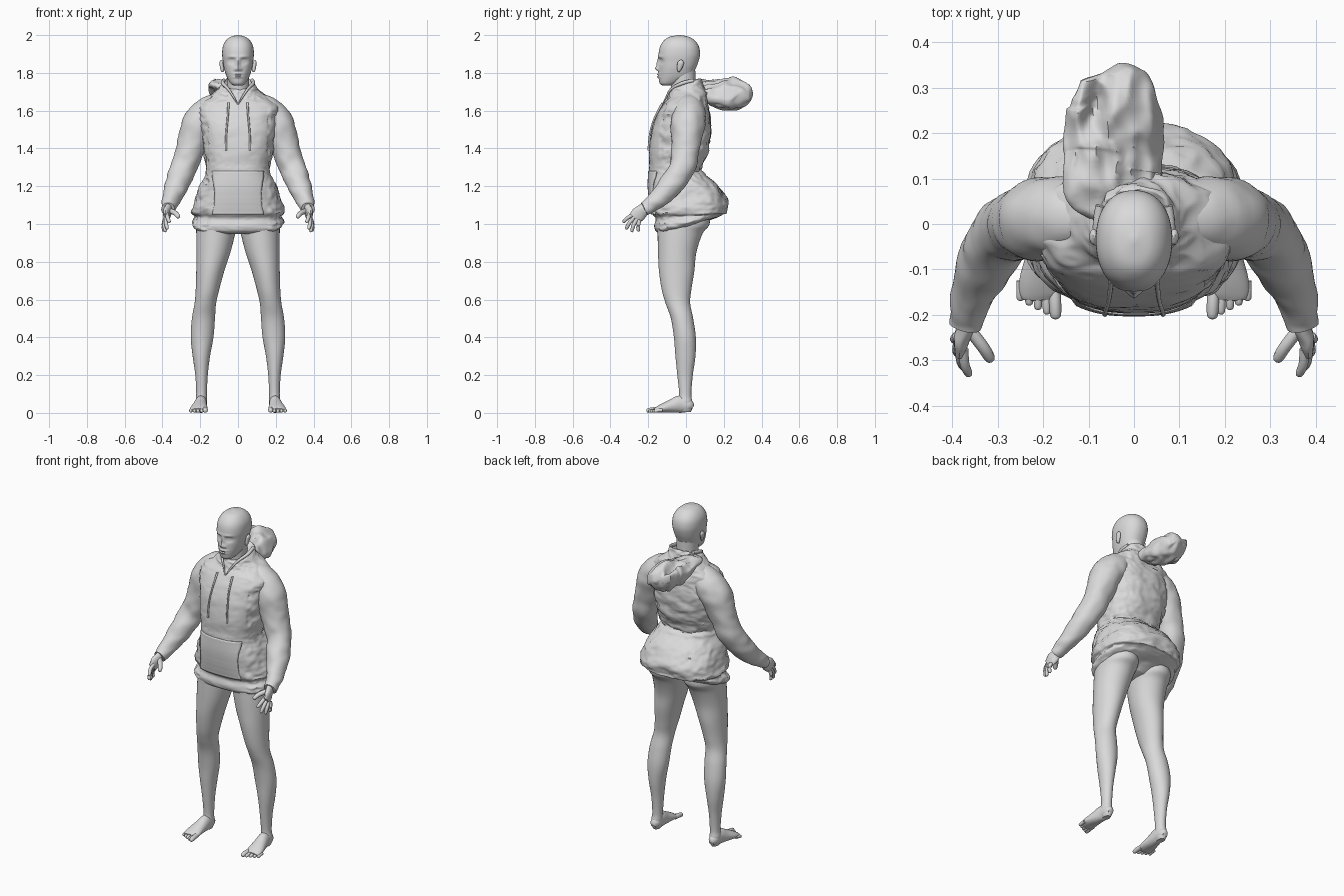
import bpy, bmesh, math
from mathutils import Vector, noise

grey = bpy.data.materials.new("light grey")
grey.diffuse_color = (0.7, 0.7, 0.7, 1)


def spline(keys, steps):
    """Catmull-Rom rows through the key tuples."""
    out = []
    for i in range(len(keys) - 1):
        p = [keys[max(0, min(len(keys) - 1, i + k))] for k in (-1, 0, 1, 2)]
        for s in range(steps):
            t = s / steps
            out.append([0.5 * (2 * b + (c - a) * t + (2 * a - 5 * b + 4 * c - d) * t * t
                               + (3 * b - a - 3 * c + d) * t ** 3) for a, b, c, d in zip(*p)])
    return out + [list(keys[-1])]


def finish(name, rings, closed=True, mirror=False, deform=None, solid=0):
    bm = bmesh.new()
    rows = [[bm.verts.new(deform(Vector(p)) if deform else p) for p in r] for r in rings]
    n = len(rows[0])
    for a, b in zip(rows, rows[1:]):
        for j in range(n if closed else n - 1):
            k = (j + 1) % n
            bm.faces.new((a[j], a[k], b[k], b[j]))
    if closed:
        for r in (rows[0], rows[-1]):
            c = bm.verts.new(sum((v.co for v in r), Vector()) / n)
            for j in range(n):
                bm.faces.new((r[j], r[(j + 1) % n], c))
    bmesh.ops.recalc_face_normals(bm, faces=bm.faces)
    me = bpy.data.meshes.new(name)
    bm.to_mesh(me)
    bm.free()
    me.materials.append(grey)
    ob = bpy.data.objects.new(name, me)
    bpy.context.collection.objects.link(ob)
    if solid:
        m = ob.modifiers.new("thickness", 'SOLIDIFY')
        m.thickness, m.offset = solid, 0
    if mirror:
        ob.modifiers.new("mirror", 'MIRROR')
    bpy.context.view_layer.objects.active = ob
    ob.select_set(True)
    bpy.ops.object.shade_smooth_by_angle(angle=math.radians(50))
    ob.select_set(False)
    return ob


def sp(v, e):
    return math.copysign(abs(v) ** e, v)


def stack(name, keys, n=40, steps=6, e=1.0, **kw):
    """Horizontal rings: z, centre x, half width, front y, back y, tilt."""
    rings = []
    for z, cx, hw, yf, yb, tilt in spline([tuple(k) + (0,) * (6 - len(k)) for k in keys], steps):
        ring = []
        for j in range(n):
            a = math.tau * j / n
            s = sp(math.sin(a), e)
            ring.append((cx + hw * sp(math.cos(a), e), (yf + yb) / 2 + s * (yb - yf) / 2, z + tilt * s))
        rings.append(ring)
    return finish(name, rings, **kw)


def tube(name, keys, n=16, steps=5, up=(0, 0, 1), **kw):
    """Rings along a path: x, y, z, side radius, up radius."""
    rows = spline([tuple(k) if len(k) == 5 else tuple(k) + (k[3],) for k in keys], steps)
    rings = []
    for i, r in enumerate(rows):
        t = (Vector(rows[min(i + 1, len(rows) - 1)][:3]) - Vector(rows[max(i - 1, 0)][:3])).normalized()
        side = t.cross(Vector(up)).normalized()
        top = side.cross(t)
        rings.append([Vector(r[:3]) + side * r[3] * math.cos(math.tau * j / n)
                      + top * r[4] * math.sin(math.tau * j / n) for j in range(n)])
    return finish(name, rings, **kw)


def digit(name, a, b, r, bend=(0, 0, 0), **kw):
    a, b = Vector(a), Vector(b)
    mid = (a + b) / 2 + Vector(bend)
    near = b.lerp(mid, 0.2)
    tube(name, [(*a, r), (*mid, r), (*near, r * .85), (*b, r * .3)], n=10, steps=4, mirror=True, **kw)


def bump(u, v):
    return math.exp(-u * u - v * v)


# Head with sculpted face
def face(p):
    x, y, z = p
    if y < -0.07:
        ax = abs(x)
        y += .014 * bump((ax - .033) / .018, (z - 1.862) / .014)
        y -= .009 * bump((ax - .033) / .012, (z - 1.861) / .007)
        y += .003 * bump((ax - .033) / .012, (z - 1.860) / .002)
        y -= .005 * bump((ax - .03) / .025, (z - 1.885) / .008)
        y -= .012 * bump(x / .010, (z - 1.85) / .025) + .016 * bump(x / .013, (z - 1.823) / .012)
        y -= .007 * bump((ax - .015) / .007, (z - 1.818) / .008)
        y -= .008 * bump(x / .024, (z - 1.793) / .006) + .009 * bump(x / .021, (z - 1.779) / .006)
        y += .005 * bump(x / .026, (z - 1.786) / .0025)
    return Vector((x, y, z))


stack("head", [(1.732, 0, .022, -.122, -.075), (1.745, 0, .040, -.139, -.04), (1.78, 0, .060, -.145, .03),
               (1.82, 0, .073, -.144, .05), (1.86, 0, .080, -.144, .066), (1.90, 0, .084, -.145, .074),
               (1.94, 0, .080, -.137, .068), (1.97, 0, .065, -.118, .048), (1.99, 0, .041, -.09, .018),
               (2.0, 0, .006, -.042, -.028)], n=96, steps=9, e=.9, deform=face)
stack("neck", [(1.60, 0, .075, -.07, .07), (1.68, 0, .062, -.075, .055), (1.74, 0, .058, -.08, .05),
               (1.81, 0, .06, -.085, .05)])
tube("ear", [(.078, -.037, 1.806, .004, .004), (.083, -.037, 1.815, .010, .009), (.087, -.031, 1.84, .016, .010),
             (.089, -.027, 1.857, .016, .009), (.087, -.026, 1.869, .004, .003)], up=(1, 0, 0), mirror=True)


# Hooded top: body with folds and a gathered waist
def folds(p):
    calm = .3 if p.y < -.1 and abs(p.x) < .16 else 1.0
    q = Vector((p.x * 9, p.y * 9, p.z * 18))
    d = .012 * noise.noise(q) + .007 * (.4 - abs(noise.noise(q * 2.1)) * 2)
    if p.y > 0:
        d -= .012 * bump(0, (p.z - 1.285 - .02 * noise.noise(Vector((p.x * 12, 3, 0)))) / .008)
    return p + Vector((p.x, p.y, 0)).normalized() * d * calm


body = [(.962, 0, .19, -.13, .05, .015), (.985, 0, .232, -.158, .10, .025), (1.01, 0, .243, -.168, .15, .022),
        (1.04, 0, .230, -.160, .19, .012), (1.06, 0, .245, -.180, .210), (1.12, 0, .230, -.188, .220),
        (1.20, 0, .203, -.195, .168), (1.265, 0, .172, -.195, .10), (1.32, 0, .170, -.195, .09),
        (1.40, 0, .186, -.195, .12), (1.50, 0, .200, -.180, .13), (1.58, 0, .210, -.153, .125),
        (1.64, 0, .200, -.120, .115, .005), (1.675, 0, .155, -.098, .105, .012),
        (1.71, 0, .108, -.085, .09, .022), (1.742, 0, .084, -.072, .072, .028), (1.735, 0, .07, -.06, .06, .028)]
E = .78
stack("hoodie_body", body, n=120, steps=8, e=E, deform=folds)
rows = spline([tuple(k) + (0,) * (6 - len(k)) for k in body[4:-1]], 12)


def front(x, z, off):
    """Point lying just before the chest surface."""
    r = min(rows, key=lambda k: abs(k[0] - z))
    f = max(0, 1 - min(1, abs(x) / r[2]) ** (2 / E)) ** (E / 2)
    return (x, (r[3] + r[4]) / 2 - f * (r[4] - r[3]) / 2 - off, z)


# Front pocket with curved hand openings
sheet = []
for i in range(25):
    t = i / 24
    half = .135 - .012 * math.sin(math.pi * min(1, t * 1.15)) + .003 * noise.noise(Vector((t * 9, 0, 0)))
    sheet.append([front(half * (j / 12 - 1), 1.05 + .23 * t, .001 + .003 * math.sin(math.pi * t)) for j in range(25)])
finish("front_pocket", sheet, closed=False, solid=.009)

# Neck opening edges and drawstrings
tube("neckline_edge", [(*front(.002, 1.635, .001), .003), (*front(.022, 1.67, .004), .005),
                       (.052, -.078, 1.715, .007), (.08, -.02, 1.745, .010), (.075, .04, 1.76, .010)],
     n=10, up=(0, 1, 0), mirror=True)
tube("drawstring", [(*front(.05, 1.64, .006), .006), (*front(.055, 1.56, .008), .005),
                    (*front(.062, 1.48, .008), .005), (*front(.064, 1.39, .007), .006)],
     n=8, up=(0, 1, 0), mirror=True)


# Hood hanging behind, with a sunken opening on one side
def hood_shape(p):
    q = p * 16
    p = p + Vector((noise.noise(q), noise.noise(q + Vector((7, 0, 0))), noise.noise(q + Vector((0, 9, 0))))) * .010
    p.z += .012 * (.3 - abs(noise.noise(Vector((p.x * 24, p.y * 12, p.z * 12)))) * 2)
    p.z -= .25 * (p.x + .05)
    if p.z > 1.69:
        p.z -= .075 * bump((p.x + .088 - .25 * (p.y - .24)) / .024, (p.y - .26) / .055)
    return p


tube("hood", [(-.02, .05, 1.715, .08, .03), (-.05, .10, 1.715, .105, .038), (-.047, .15, 1.70, .110, .060),
              (-.043, .21, 1.695, .108, .080), (-.05, .27, 1.70, .098, .086), (-.063, .305, 1.705, .080, .066),
              (-.075, .33, 1.71, .045, .032)], n=80, steps=9, deform=hood_shape)


# Sleeves
def sleeve_folds(p):
    d = noise.noise(Vector((p.x * 10, p.y * 10, p.z * 26)))
    return p + Vector((d, noise.noise(p * 18), 0)) * .006


tube("sleeve", [(.07, .018, 1.635, .070), (.15, .016, 1.588, .088), (.208, .010, 1.525, .090), (.248, -.002, 1.41, .077),
                (.288, -.02, 1.30, .070), (.326, -.085, 1.20, .062), (.352, -.145, 1.135, .050),
                (.366, -.195, 1.095, .040), (.37, -.222, 1.080, .036)],
     n=40, steps=7, up=(0, 1, .3), mirror=True, deform=sleeve_folds)

# Hands
tube("palm", [(.367, -.19, 1.10, .020, .028), (.370, -.225, 1.075, .020, .034), (.378, -.25, 1.052, .018, .040),
              (.382, -.275, 1.030, .012, .034)], mirror=True)
for base, tip in (((.375, -.275, 1.052), (.362, -.334, 1.008)), ((.381, -.270, 1.038), (.374, -.318, .972)),
                  ((.386, -.259, 1.027), (.385, -.288, .957)), ((.389, -.246, 1.020), (.392, -.252, .960))):
    digit("finger", base, tip, .0105, bend=(.004, -.004, .003))
digit("thumb", (.364, -.230, 1.072), (.313, -.302, 1.035), .0135, bend=(-.006, -.004, .004))

# Bare legs
stack("leg", [(1.08, .11, .10, -.12, .12), (1.0, .115, .106, -.148, .125), (.95, .118, .103, -.15, .088),
              (.85, .130, .090, -.148, .055), (.75, .147, .074, -.143, .044), (.65, .162, .062, -.128, .028),
              (.58, .173, .057, -.108, .022), (.50, .183, .061, -.080, .038), (.40, .190, .060, -.064, .052),
              (.30, .194, .046, -.056, .050), (.20, .193, .033, -.046, .036), (.10, .193, .028, -.036, .028),
              (.06, .195, .030, -.042, .033), (.025, .195, .027, -.04, .034), (.004, .195, .018, -.03, .024)],
      mirror=True)

# Feet and toes
tube("foot", [(.195, .034, .026, .015, .015), (.195, .015, .037, .028, .034), (.196, -.03, .046, .032, .046),
              (.201, -.075, .036, .038, .036), (.206, -.12, .026, .045, .025), (.208, -.15, .018, .045, .017),
              (.208, -.165, .014, .038, .011)], n=28, mirror=True)
for i in range(5):
    r = .0135 if i == 0 else .0095
    x = .172 + i * .0185
    digit("toe", (x + .003, -.145 + .005 * i, r + .005), (x + .001 * i, -.209 + .010 * i, r * .8), r, bend=(0, 0, .002))
